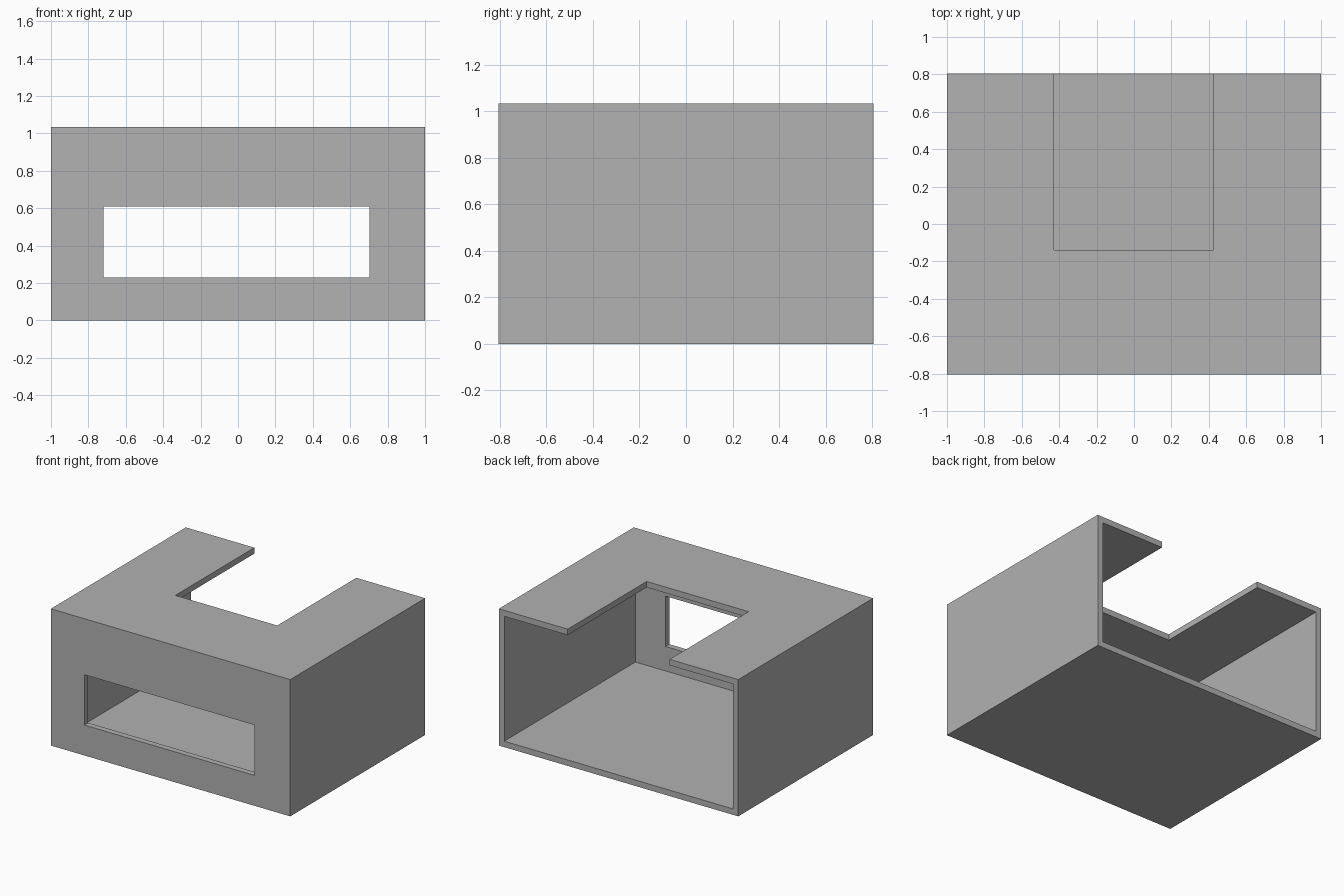
import bpy

if "Cube" in bpy.data.objects:
    bpy.data.objects.remove(bpy.data.objects["Cube"], do_unlink=True)

# Overall size and wall thickness
HALF_X, HALF_Y, HEIGHT, WALL = 1.0, 0.805, 1.033, 0.045
OVER = 0.2  # how far cutters reach past the outside

grey = bpy.data.materials.new("plain grey")
grey.use_nodes = True
colour = (0.445, 0.445, 0.445, 1.0)
grey.diffuse_color = colour
grey.node_tree.nodes["Principled BSDF"].inputs["Base Color"].default_value = colour


def box(name, low, high):
    """Axis-aligned box between two corners."""
    centre = [(a + b) / 2 for a, b in zip(low, high)]
    bpy.ops.mesh.primitive_cube_add(size=1, location=centre)
    obj = bpy.context.object
    obj.name = name
    obj.scale = [b - a for a, b in zip(low, high)]
    bpy.ops.object.transform_apply(location=True, rotation=False, scale=True)
    obj.data.materials.append(grey)
    return obj


def cut(target, cutter):
    """Subtract a cutter, then discard it."""
    cutter.hide_render = True
    mod = target.modifiers.new("cut", "BOOLEAN")
    mod.operation = "DIFFERENCE"
    mod.solver = "EXACT"
    mod.object = cutter
    bpy.context.view_layer.objects.active = target
    bpy.ops.object.modifier_apply(modifier=mod.name)
    bpy.data.objects.remove(cutter, do_unlink=True)


housing = box("housing", (-HALF_X, -HALF_Y, 0), (HALF_X, HALF_Y, HEIGHT))

# Hollow inside, open at the back
cut(housing, box("cavity_cutter",
                 (-HALF_X + WALL, -HALF_Y + WALL, WALL),
                 (HALF_X - WALL, HALF_Y + OVER, HEIGHT - WALL)))

# Wide window through the front wall
cut(housing, box("window_cutter",
                 (-0.72, -HALF_Y - OVER, 0.23),
                 (0.703, -HALF_Y + OVER, 0.61)))

# Notch in the top, running out through the back edge
cut(housing, box("notch_cutter",
                 (-0.427, -0.138, HEIGHT - OVER),
                 (0.425, HALF_Y + OVER, HEIGHT + OVER)))
